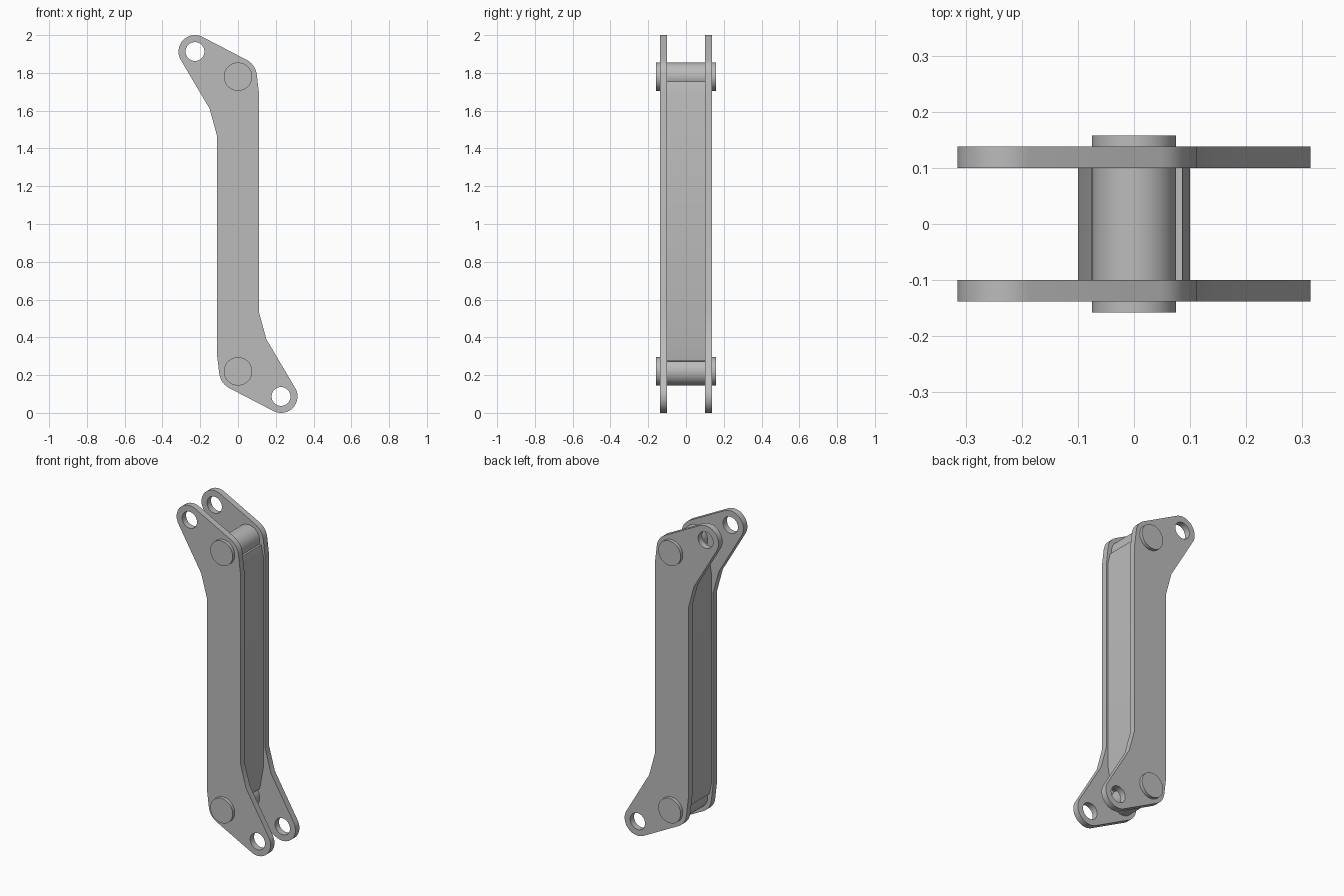
import bpy
from math import cos, sin, radians, pi

cube = bpy.data.objects.get("Cube")
if cube:
    bpy.data.objects.remove(cube, do_unlink=True)

steel = bpy.data.materials.new("grey_steel")
steel.use_nodes = True
colour = (0.5, 0.5, 0.5, 1)
steel.diffuse_color = colour
steel.node_tree.nodes["Principled BSDF"].inputs["Base Color"].default_value = colour


def arc(cx, cz, r, start, end, steps):
    angles = [radians(start + (end - start) * i / steps) for i in range(steps + 1)]
    return [(cx + r * cos(a), cz + r * sin(a)) for a in angles]


def with_half_turn(points):
    """Complete an outline by turning it 180 degrees about the link centre."""
    return points + [(-x, 2 - z) for x, z in points]


def extrude_profile(name, loops, y, half_depth):
    """Fill closed x-z loops (inner loops become holes) and give them depth along y."""
    curve = bpy.data.curves.new(name, "CURVE")
    curve.dimensions = "2D"
    curve.fill_mode = "BOTH"
    curve.extrude = half_depth
    for loop in loops:
        spline = curve.splines.new("POLY")
        spline.points.add(len(loop) - 1)
        for point, (x, z) in zip(spline.points, loop):
            point.co = (x, z, 0, 1)
        spline.use_cyclic_u = True
    obj = bpy.data.objects.new(name, curve)
    bpy.context.collection.objects.link(obj)
    obj.location.y = y
    obj.rotation_euler.x = pi / 2
    bpy.ops.object.select_all(action="DESELECT")
    obj.select_set(True)
    bpy.context.view_layer.objects.active = obj
    bpy.ops.object.convert(target="MESH")
    finish(bpy.context.object)


def finish(obj):
    obj.data.materials.clear()
    obj.data.materials.append(steel)
    bpy.ops.object.shade_smooth_by_angle(angle=radians(25))


# Cranked side plates with a rounded, drilled lug at each end
plate = with_half_turn(
    [(0.112, 1.685)]
    + arc(0, 1.78, 0.1, 8, 62, 8)
    + arc(-0.228, 1.913, 0.087, 62, 210, 20)
    + [(-0.15, 1.61), (-0.112, 1.47)]
)
holes = [arc(s * 0.228, 1 - s * 0.913, 0.05, 0, 348.75, 31) for s in (-1, 1)]
for name, y in (("front_plate", -0.119), ("back_plate", 0.119)):
    extrude_profile(name, [plate] + holes, y, 0.019)

# Solid web between the plates, with tapered ends
web = with_half_turn([(0.1, 1.69), (0.086, 1.755), (-0.076, 1.725), (-0.1, 1.59)])
extrude_profile("centre_web", [web], 0, 0.1)

# Pivot pins running through both plates
for name, z in (("lower_pin", 0.22), ("upper_pin", 1.78)):
    bpy.ops.mesh.primitive_cylinder_add(
        vertices=48, radius=0.075, depth=0.316, location=(0, 0, z), rotation=(pi / 2, 0, 0))
    pin = bpy.context.object
    pin.name = name
    finish(pin)
